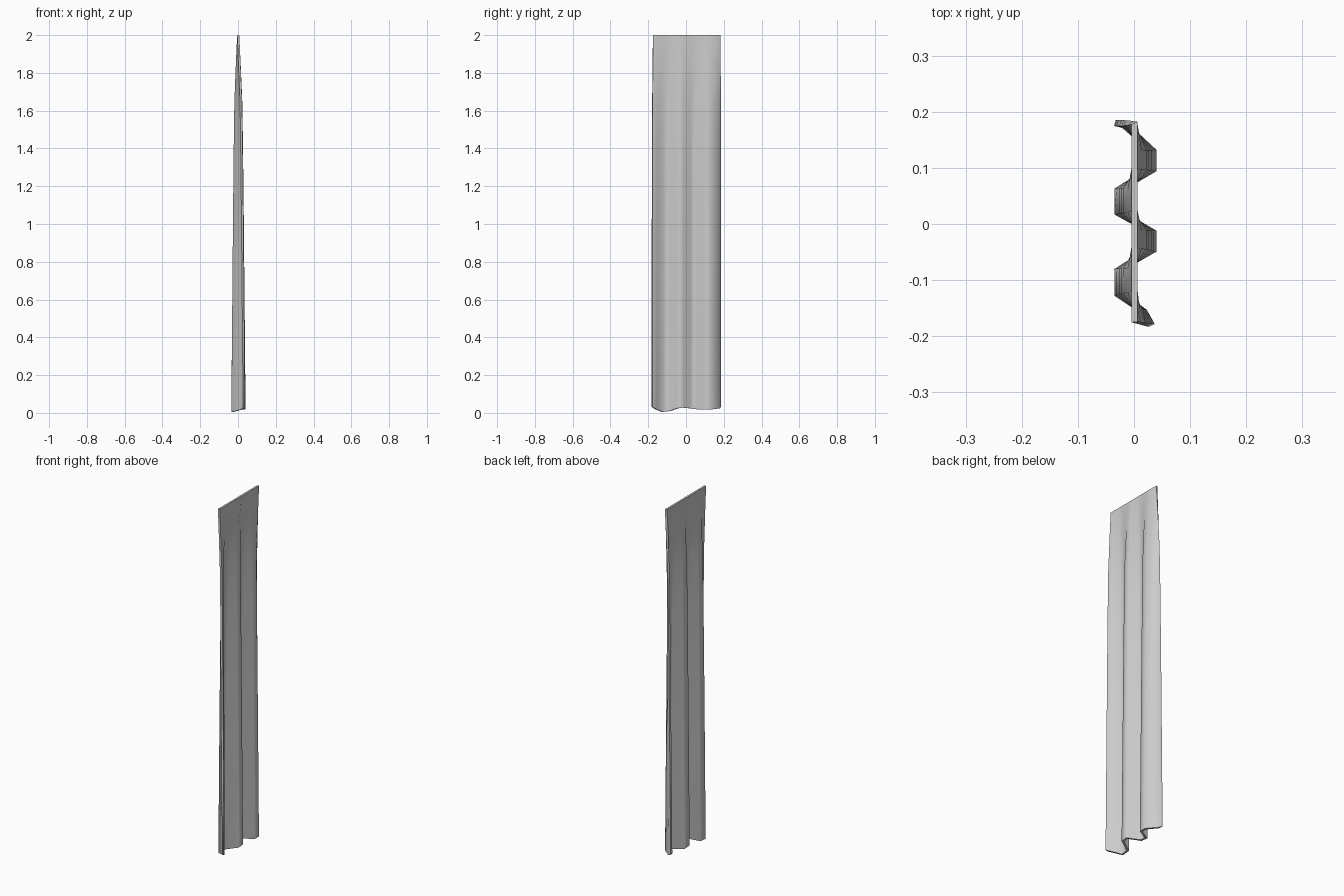
import bpy, bmesh, math

if "Cube" in bpy.data.objects:
    bpy.data.objects.remove(bpy.data.objects["Cube"])

# Fold line at the hem: (x, y, hem height)
FOLDS = [(0.032, -0.181, 0.032), (0.019, -0.157, 0.018), (-0.0295, -0.125, 0.005),
         (-0.0295, -0.083, 0.010), (0.0345, -0.046, 0.024), (0.0345, -0.015, 0.028),
         (-0.0295, 0.020, 0.024), (-0.0295, 0.060, 0.019), (0.0345, 0.097, 0.018),
         (0.0345, 0.130, 0.018), (-0.018, 0.176, 0.024), (-0.034, 0.180, 0.036)]
# Height of each row and how deep the folds are there
ROWS = [(0.0, 1.0), (0.5, 0.87), (1.0, 0.73), (1.4, 0.6), (1.65, 0.48), (1.85, 0.22), (2.0, 0.0)]

# Curtain sheet: gathered at the hem, flat at the top
bm = bmesh.new()
grid = []
for z, depth in ROWS:
    row = []
    for i, (x, y, hem) in enumerate(FOLDS):
        top_y = 0.0025 + (y + 0.0005) * 0.983
        h = hem if z == 0 else z
        row.append(bm.verts.new((x * depth + 0.001 * (1 - depth),
                                 top_y + (y - top_y) * depth, h)))
    grid.append(row)
for a, b in zip(grid, grid[1:]):
    for i in range(len(a) - 1):
        bm.faces.new((a[i], a[i + 1], b[i + 1], b[i]))
bmesh.ops.recalc_face_normals(bm, faces=bm.faces)
mesh = bpy.data.meshes.new("curtain")
bm.to_mesh(mesh)
bm.free()
curtain = bpy.data.objects.new("curtain", mesh)
bpy.context.collection.objects.link(curtain)

# Cloth thickness
solid = curtain.modifiers.new("thickness", 'SOLIDIFY')
solid.thickness = 0.011
solid.offset = 0
solid.use_even_offset = True
bpy.context.view_layer.objects.active = curtain
curtain.select_set(True)
bpy.ops.object.modifier_apply(modifier=solid.name)

# Soft folds, crisp rims
bpy.ops.object.shade_smooth_by_angle(angle=math.radians(68))
